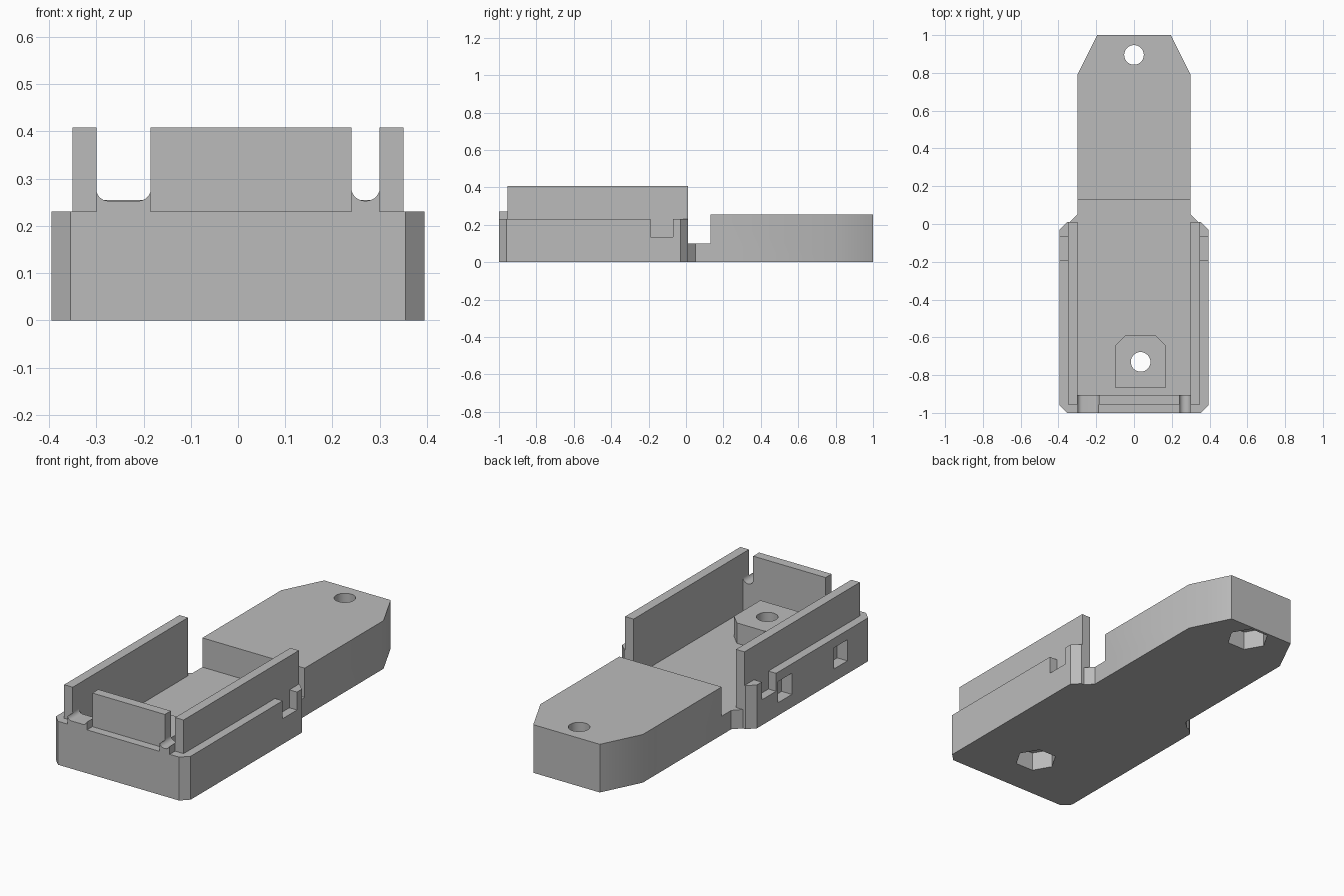
import bpy
import bmesh
from math import cos, sin, pi, radians

cube = bpy.data.objects.get("Cube")
if cube:
    bpy.data.objects.remove(cube, do_unlink=True)

grey = bpy.data.materials.new("plain_grey")
grey.use_nodes = True
COLOUR = (0.5, 0.5, 0.5, 1)
grey.diffuse_color = COLOUR
grey.node_tree.nodes["Principled BSDF"].inputs["Base Color"].default_value = COLOUR


def prism(name, outline, low, high, along_y=False):
    """Extrude an outline up z, or an x-z outline along y."""
    bm = bmesh.new()
    place = (lambda a, b, h: (a, h, b)) if along_y else (lambda a, b, h: (a, b, h))
    face = bm.faces.new([bm.verts.new(place(a, b, low)) for a, b in outline])
    top = bmesh.ops.extrude_face_region(bm, geom=[face])["geom"]
    verts = [v for v in top if isinstance(v, bmesh.types.BMVert)]
    bmesh.ops.translate(bm, verts=verts, vec=place(0, 0, high - low))
    bmesh.ops.recalc_face_normals(bm, faces=bm.faces)
    mesh = bpy.data.meshes.new(name)
    bm.to_mesh(mesh)
    bm.free()
    mesh.materials.append(grey)
    ob = bpy.data.objects.new(name, mesh)
    bpy.context.collection.objects.link(ob)
    return ob


def box(name, x0, x1, y0, y1, z0, z1):
    return prism(name, [(x0, y0), (x1, y0), (x1, y1), (x0, y1)], z0, z1)


def mirrored(right):
    """Complete a symmetric outline from its +x half."""
    return right + [(-x, y) for x, y in reversed(right)]


def ring(cx, cy, radius, sides):
    return [(cx + radius * cos(2 * pi * i / sides),
             cy + radius * sin(2 * pi * i / sides)) for i in range(sides)]


def slot_outline(x0, x1, bottom, top, r):
    """U shape with rounded lower corners."""
    pts = [(x1, top), (x0, top)]
    for cx, start in ((x0 + r, pi), (x1 - r, 1.5 * pi)):
        for i in range(9):
            a = start + i * pi / 16
            pts.append((cx + r * cos(a), bottom + r + r * sin(a)))
    return pts


FLOOR, RIM, WALL, TAIL = 0.1, 0.23, 0.408, 0.255
BACK = 0.01

# Outer housing with chamfered corners
body = prism("mount_body", mirrored(
    [(0.355, -1), (0.395, -0.96), (0.395, -0.03), (0.355, BACK)]), 0, RIM)

steps = []


def add(ob):
    steps.append((ob, 'UNION'))


def cut(ob):
    ob.hide_render = True
    steps.append((ob, 'DIFFERENCE'))


# Raised inner walls and the two saddles at the front
add(box("inner_walls", -0.35, 0.35, -0.955, BACK, 0.15, WALL))
slots = [(-0.3, -0.185, 0.025), (0.24, 0.3, 0.028)]
for x0, x1, r in slots:
    add(box("saddle", x0, x1, -1, -0.88, 0.15, 0.272))

# Open tray
cut(box("tray_cavity", -0.3, 0.3, -0.905, 0.5, FLOOR, 1))
for x0, x1, r in slots:
    cut(prism("slot", slot_outline(x0, x1, 0.253, 0.6, r), -1.1, -0.85, True))

# Neck, tapered tail and screw post
add(prism("neck", mirrored([(0.34, -0.1), (0.34, BACK), (0.3, 0.05), (0.3, 0.2)]), 0, FLOOR))
add(prism("tail", mirrored([(0.3, 0.13), (0.3, 0.79), (0.195, 1)]), 0, TAIL))
add(prism("screw_post", [(-0.1, -0.865), (0.17, -0.865), (0.17, -0.645),
                         (0.115, -0.59), (-0.045, -0.59), (-0.1, -0.645)], 0.05, 0.208))

# Rim notches on both sides, windows on one side
for x0, x1 in ((0.35, 0.5), (-0.5, -0.35)):
    cut(box("rim_notch", x0, x1, -0.19, -0.07, 0.135, 0.3))
for y in (-0.265, -0.73):
    cut(box("side_window", -0.5, -0.335, y - 0.057, y + 0.057, 0.068, 0.18))

# Screw holes with hexagonal nut pockets beneath
for x, y in ((0.035, -0.73), (0, 0.895)):
    cut(prism("screw_hole", ring(x, y, 0.052, 32), -0.1, 0.6))
    cut(prism("nut_pocket", ring(x, y, 0.105, 6), -0.1, 0.1))

# Fuse everything into one solid
for ob, operation in steps:
    mod = body.modifiers.new(ob.name, 'BOOLEAN')
    mod.operation = operation
    mod.solver = 'EXACT'
    mod.object = ob
graph = bpy.context.evaluated_depsgraph_get()
solid = bpy.data.meshes.new_from_object(body.evaluated_get(graph))
body.modifiers.clear()
body.data = solid
for ob, operation in steps:
    bpy.data.objects.remove(ob, do_unlink=True)
solid.materials.clear()
solid.materials.append(grey)
for poly in solid.polygons:
    poly.material_index = 0

for ob in bpy.context.selected_objects:
    ob.select_set(False)
body.select_set(True)
bpy.context.view_layer.objects.active = body
bpy.ops.object.shade_smooth_by_angle(angle=radians(30))
